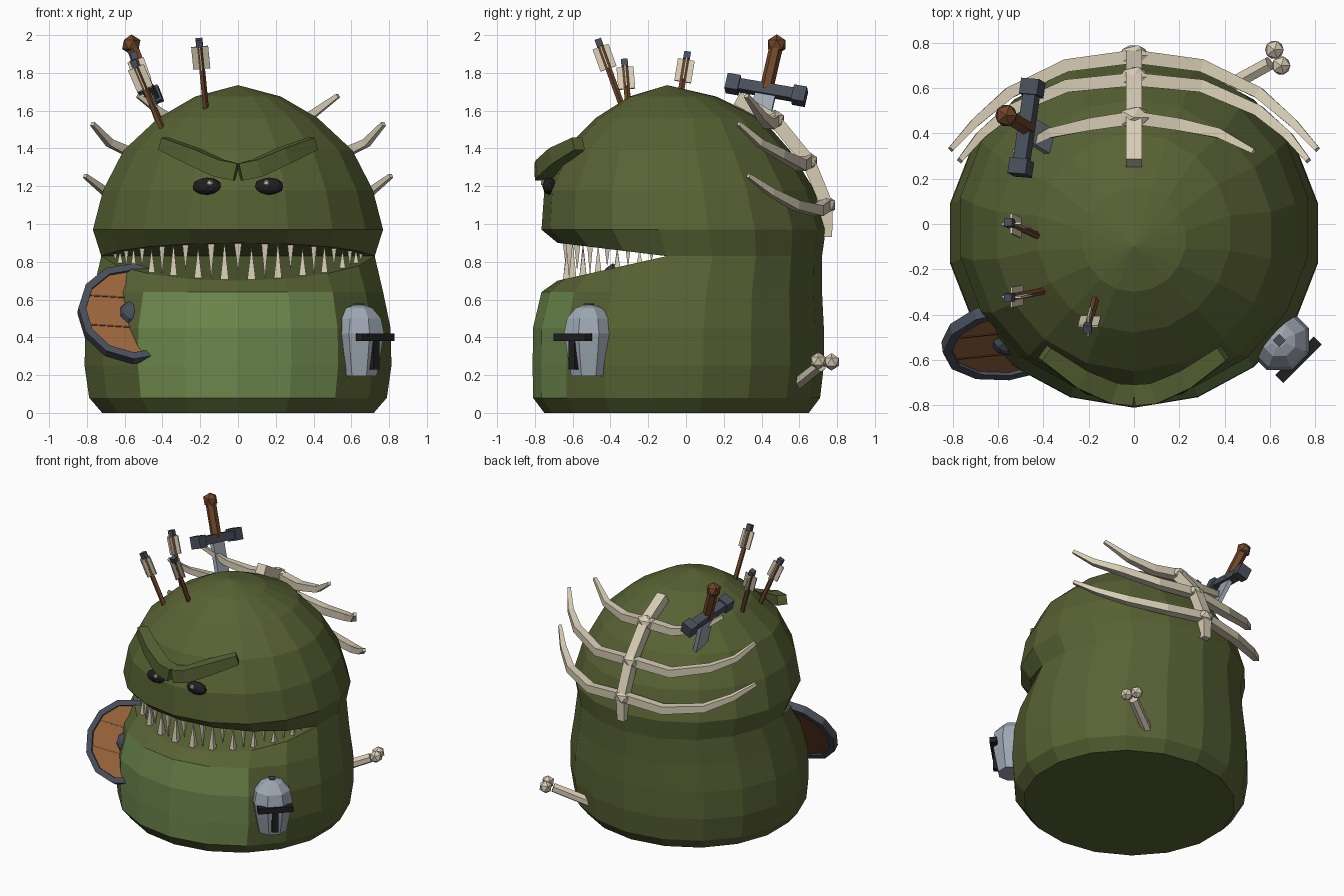
import bpy, bmesh, math
from mathutils import Vector, Matrix

if "Cube" in bpy.data.objects:
    bpy.data.objects.remove(bpy.data.objects["Cube"])

def material(name, r, g, b):
    m = bpy.data.materials.new(name)
    m.diffuse_color = (r, g, b, 1)
    m.use_nodes = True
    m.node_tree.nodes["Principled BSDF"].inputs["Base Color"].default_value = m.diffuse_color
    return m

GREEN = material("swamp green", .098, .122, .034)
BELLY = material("belly green", .150, .240, .072)
BONE = material("bone", .68, .61, .46)
WOOD = material("light wood", .32, .13, .045)
DARKWOOD = material("dark wood", .16, .062, .023)
IRON = material("dark iron", .065, .078, .102)
STEEL = material("steel", .34, .39, .45)
BLACK = material("black", .014, .014, .016)

def finish(name, bm, *mats):
    bmesh.ops.recalc_face_normals(bm, faces=bm.faces)
    me = bpy.data.meshes.new(name)
    bm.to_mesh(me)
    bm.free()
    for m in mats:
        me.materials.append(m)
    ob = bpy.data.objects.new(name, me)
    bpy.context.collection.objects.link(ob)
    return ob

def frame(center, zdir, xhint=(1, 0, 0)):
    z = Vector(zdir).normalized()
    y = z.cross(Vector(xhint)).normalized()
    m = Matrix((y.cross(z), y, z)).transposed().to_4x4()
    return Matrix.Translation(center) @ m

def box(name, mat, m, size, offset=(0, 0, 0)):
    bm = bmesh.new()
    bmesh.ops.create_cube(bm, size=1, matrix=m @ Matrix.Translation(offset) @ Matrix.Diagonal((*size, 1)))
    return finish(name, bm, mat)

def ball(name, mat, center, radii, sub=1):
    bm = bmesh.new()
    bmesh.ops.create_icosphere(bm, subdivisions=sub, radius=1,
                               matrix=Matrix.Translation(center) @ Matrix.Diagonal((*radii, 1)))
    return finish(name, bm, mat)

def loft(bm, rings):
    rows = [[bm.verts.new(p) for p in r] for r in rings]
    n = len(rows[0])
    for a, b in zip(rows, rows[1:]):
        for i in range(n):
            bm.faces.new((a[i], a[(i + 1) % n], b[(i + 1) % n], b[i]))
    return rows

def tube(name, mat, pts, radii, sides=4, up=(0, 0, 1)):
    """Tapered n-sided bar along a path."""
    pts = [Vector(p) for p in pts]
    rings = []
    for i, (p, r) in enumerate(zip(pts, radii)):
        t = (pts[min(i + 1, len(pts) - 1)] - pts[max(i - 1, 0)]).normalized()
        s = t.cross(Vector(up)).normalized()
        u = s.cross(t)
        rings.append([p + r * (s * math.cos(a) + u * math.sin(a))
                      for a in (math.tau * (k + .5) / sides for k in range(sides))])
    bm = bmesh.new()
    rows = loft(bm, rings)
    bm.faces.new(rows[0])
    bm.faces.new(rows[-1])
    return finish(name, bm, mat)

def lathe(name, mat, m, profile, sides):
    bm = bmesh.new()
    rows = loft(bm, [[m @ Vector((r * math.cos(math.tau * (k + .5) / sides),
                                  r * math.sin(math.tau * (k + .5) / sides), z))
                      for k in range(sides)] for r, z in profile])
    bm.faces.new(rows[0])
    bm.faces.new(rows[-1])
    return finish(name, bm, mat)

# Body: 18-sided rings (half width, front y, back y) with a wedge mouth
N = 18
LIP = (.735, -.68, .72)

def ring_point(a, rx, front, back, s=1):
    return s * rx * math.sin(a), (front + back) / 2 - s * (back - front) / 2 * math.cos(a)

def lip_z(y, rise):
    hinge = ring_point(math.radians(80), *LIP)[1]
    return .83 + rise * max(0, (hinge - y) / (hinge - LIP[1]))

def ring(shape, z=None, rise=0):
    out = []
    for k in range(N):
        x, y = ring_point(math.tau * k / N, *shape)
        out.append((x, y, lip_z(y, rise) if z is None else z))
    return out

bm = bmesh.new()
lower = [ring(s, z) for z, s in ((0, (.73, -.75, .65)), (.08, (.80, -.81, .71)),
         (.25, (.825, -.812, .73)), (.45, (.82, -.81, .73)), (.64, (.78, -.765, .72)))]
rows = loft(bm, lower + [ring(LIP, rise=-.13)])
bm.faces.new(rows[0])
front = [i % N for i in range(-4, 5)]
bm.faces.new([rows[-1][i] for i in front])
upper = [ring(s, z) for z, s in ((.97, (.78, -.765, .74)), (1.18, (.725, -.75, .68)),
         (1.39, (.615, -.65, .55)), (1.56, (.43, -.48, .40)), (1.675, (.23, -.30, .16)))]
rows = loft(bm, [ring(LIP, rise=.07)] + upper)
bm.faces.new([rows[0][i] for i in front])
apex = bm.verts.new((0, -.10, 1.735))
for i in range(N):
    bm.faces.new((rows[-1][i], rows[-1][(i + 1) % N], apex))
bmesh.ops.remove_doubles(bm, verts=bm.verts, dist=.0005)
# Lighter belly panel on the lower front
for f in bm.faces:
    c = f.calc_center_median()
    if .08 < c.z < .64 and c.y < -.55 and abs(c.x) < .5 and len(f.verts) == 4:
        f.material_index = 1
finish("body", bm, GREEN, BELLY)

# Teeth along both lips, alternating
def tooth(a, rise, length, r):
    x, y = ring_point(math.radians(a), *LIP)
    x, y = x * .93, y * .93
    z = lip_z(y, rise)
    d = length if rise < 0 else -length
    tube("tooth", BONE, [(x, y, z - d * .08), (x, y, z + d)], [r, .002], 4, (0, 1, 0))

for i, a in enumerate(range(-66, 67, 12)):
    gap = .2 * (math.cos(math.radians(a)) - .17) / .83
    tooth(a, -.13, gap * (.9 if i % 2 else .75) + .01, .034 - abs(a) * .0002)
for i, a in enumerate(range(-72, 73, 12)):
    gap = .2 * (math.cos(math.radians(a)) - .17) / .83
    tooth(a, .07, gap * (.85 if i % 2 else .65) + .01, .029 - abs(a) * .0002)

# Brows and eyes
for s in (-1, 1):
    tube("brow", GREEN, [(s * .01, -.755, 1.275), (s * .1, -.745, 1.295),
                         (s * .24, -.68, 1.36), (s * .395, -.57, 1.425)], [.066, .066, .062, .048])
    ball("eye", BLACK, (s * .165, -.722, 1.2), (.078, .038, .046), 2)
    ball("eye_glint", BONE, (s * .15, -.756, 1.217), (.018, .014, .018))

# Spine and ribs on the back
spine = [(0, .27, 1.665), (0, .47, 1.55), (0, .65, 1.33), (0, .745, 1.1), (0, .745, .93)]
tube("spine", BONE, spine, [.05, .05, .05, .048, .04], 4, (1, 0, 0))
for p, r in zip(spine[1:4], (.075, .07, .07)):
    ball("vertebra", BONE, p, (r, r * .75, r * .75))
ribs = ([(0, .47, 1.55), (.2, .44, 1.53), (.38, .40, 1.57), (.53, .32, 1.68)],
        [(0, .64, 1.33), (.3, .61, 1.31), (.55, .50, 1.37), (.68, .39, 1.43), (.77, .28, 1.53)],
        [(0, .74, 1.1), (.3, .70, 1.07), (.55, .58, 1.10), (.70, .45, 1.17), (.81, .33, 1.255)])
for rib in ribs:
    for s in (-1, 1):
        n = len(rib) - 1
        tube("rib", BONE, [(s * x, y, z) for x, y, z in rib],
             [.042 - .026 * (i / n) ** 2 for i in range(n + 1)])

# Loose bone stuck in the lower back
tube("bone_shaft", BONE, [(.33, .56, .13), (.60, .71, .25)], [.036, .034], 6)
for c in ((.62, .77, .27), (.65, .70, .275)):
    ball("bone_knob", BONE, c, (.046, .046, .046))

# Sword
hilt, guard = Vector((-.565, .48, 1.95)), Vector((-.475, .425, 1.71))
axis = hilt - guard
m = frame(guard, axis, (.07, .40, -.10))
tube("sword_grip", DARKWOOD, [guard, hilt], [.036, .036], 6)
ball("sword_pommel", DARKWOOD, hilt, (.054, .054, .054))
box("sword_guard", IRON, m, (.36, .06, .06))
for s in (-1, 1):
    box("guard_end", IRON, m, (.07, .085, .085), (s * .18, 0, 0))
box("sword_blade", STEEL, m, (.11, .03, .32), (0, 0, -.16))

# Arrows: top and entry point
for top, foot in (((-.205, -.46, 1.96), (-.17, -.33, 1.6)),
                  ((-.55, -.325, 1.85), (-.40, -.295, 1.5)),
                  ((-.55, .005, 1.89), (-.41, -.06, 1.5))):
    top, foot = Vector(top), Vector(foot)
    m = frame(top, top - foot)
    tube("arrow_shaft", DARKWOOD, [foot, top], [.017, .017], 5, (0, 1, 0))
    box("arrow_nock", IRON, m, (.036, .036, .04))
    box("arrow_feather", BONE, m, (.09, .01, .125), (0, 0, -.085))
    box("arrow_feather", BONE, m, (.01, .09, .125), (0, 0, -.085))

# Round shield stuck in the left front
m = frame((-.555, -.515, .525), (.12, -.85, .51))
lathe("shield_planks", WOOD, m, [(.27, -.012), (.27, .012)], 12)
lathe("shield_back", DARKWOOD, m, [(.268, -.018), (.268, -.012)], 12)
bm = bmesh.new()
loft(bm, [[m @ Vector((r * math.cos(math.tau * k / 12), r * math.sin(math.tau * k / 12), z))
           for k in range(12)]
          for r, z in ((.255, -.028), (.295, -.028), (.295, .028), (.255, .028), (.255, -.028))])
bmesh.ops.remove_doubles(bm, verts=bm.verts, dist=.0005)
finish("shield_rim", bm, IRON)
for y in (-.09, .09):
    box("plank_gap", DARKWOOD, m, (.48, .009, .006), (0, y, .013))
lathe("shield_boss", IRON, m, [(.075, .01), (.06, .04), (.025, .06)], 8)

# Helmet stuck in the right front
m = Matrix.Translation((.642, -.515, 0)) @ Matrix.Rotation(-math.pi / 4, 4, 'Z')
lathe("helmet", STEEL, m, [(.10, .195), (.125, .32), (.142, .42), (.125, .50), (.075, .555), (.03, .572)], 8)
box("helmet_visor_bar", BLACK, m, (.05, .24, .04), (.12, 0, .40))
box("helmet_visor_slit", BLACK, m, (.03, .045, .18), (.115, 0, .32))
box("helmet_knob", IRON, m, (.04, .04, .02), (0, 0, .57))
